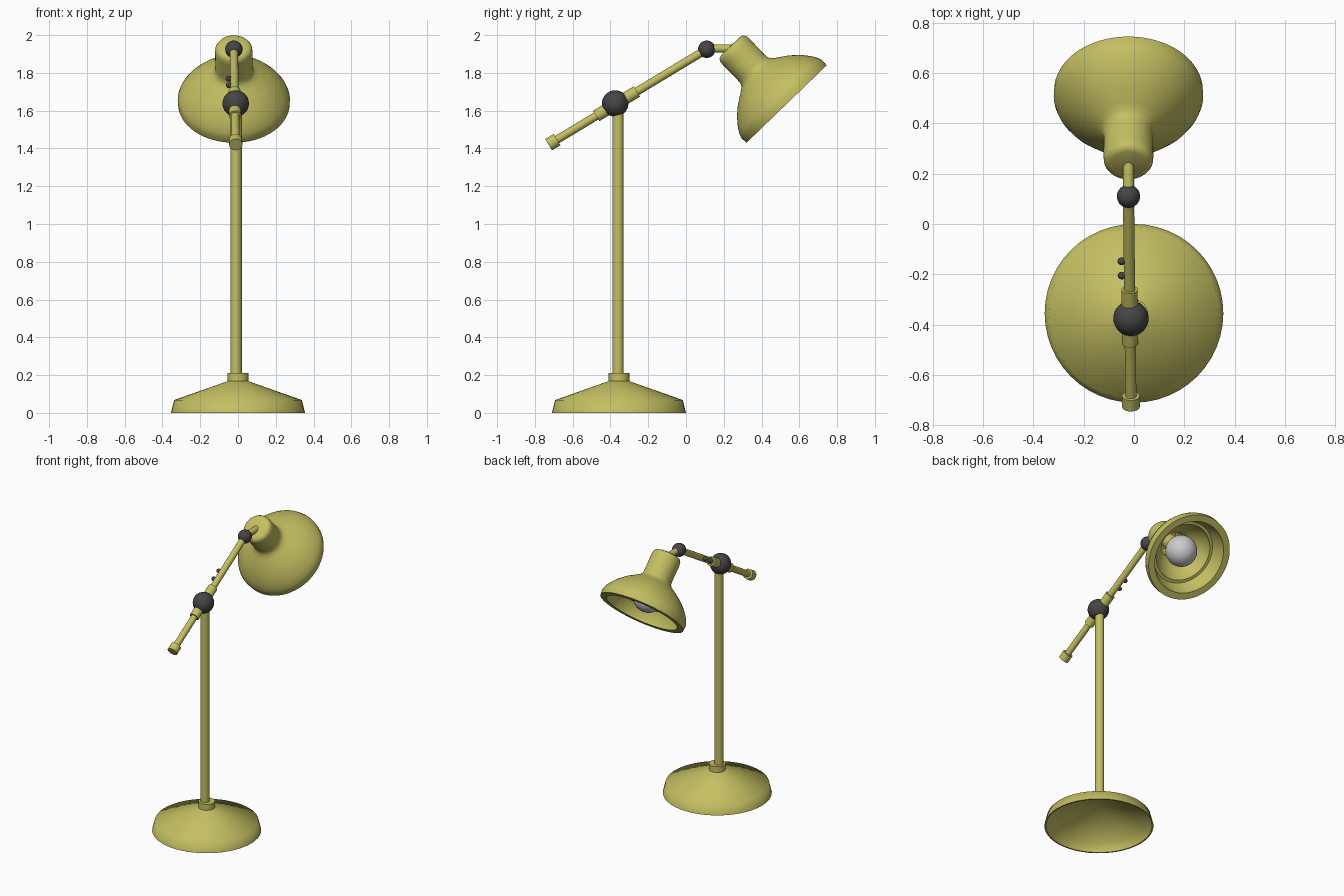
import bpy, bmesh, math
from mathutils import Vector, Matrix

if "Cube" in bpy.data.objects:
    bpy.data.objects.remove(bpy.data.objects["Cube"])


def material(name, rgb):
    m = bpy.data.materials.new(name)
    m.diffuse_color = (*rgb, 1)
    m.use_nodes = True
    m.node_tree.nodes["Principled BSDF"].inputs["Base Color"].default_value = m.diffuse_color
    return m


OLIVE = material("olive_paint", (0.55, 0.52, 0.12))
DARK = material("dark_metal", (0.06, 0.06, 0.06))


def finish(name, bm, mat, angle):
    me = bpy.data.meshes.new(name)
    bmesh.ops.recalc_face_normals(bm, faces=bm.faces)
    bm.to_mesh(me)
    bm.free()
    ob = bpy.data.objects.new(name, me)
    bpy.context.collection.objects.link(ob)
    if mat:
        me.materials.append(mat)
    bpy.ops.object.select_all(action='DESELECT')
    ob.select_set(True)
    bpy.context.view_layer.objects.active = ob
    bpy.ops.object.shade_smooth_by_angle(angle=math.radians(angle))
    return ob


def lathe(name, profile, origin, axis=(0, 0, 1), mat=OLIVE, sides=48, angle=35):
    """Revolve (radius, height) points about an axis through origin."""
    bm = bmesh.new()
    vs = [bm.verts.new((r, 0, h)) for r, h in profile]
    es = [bm.edges.new(p) for p in zip(vs, vs[1:])]
    bmesh.ops.spin(bm, geom=vs + es, cent=(0, 0, 0), axis=(0, 0, 1),
                   angle=2 * math.pi, steps=sides, use_duplicate=False)
    bmesh.ops.remove_doubles(bm, verts=bm.verts, dist=1e-5)
    rot = Vector(axis).to_track_quat('Z', 'Y').to_matrix().to_4x4()
    bm.transform(Matrix.Translation(origin) @ rot)
    return finish(name, bm, mat, angle)


def rod(name, a, b, r, mat=OLIVE, sides=24):
    a, b = Vector(a), Vector(b)
    n = (b - a).length
    return lathe(name, [(0, 0), (r, 0), (r, n), (0, n)], a, b - a, mat, sides)


def ball(name, c, r, mat=DARK, scale=(1, 1, 1)):
    bm = bmesh.new()
    bmesh.ops.create_uvsphere(bm, u_segments=32, v_segments=16, radius=r)
    bm.transform(Matrix.Translation(c) @ Matrix.Diagonal((*scale, 1)))
    return finish(name, bm, mat, 60)


# Hollow base with collar
lathe("base", [(0, 0.21), (0.055, 0.21), (0.055, 0.168), (0.338, 0.068), (0.355, 0),
               (0.345, 0), (0.328, 0.06), (0.04, 0.158), (0, 0.158)],
      (0, -0.355, 0), sides=48, angle=65)

# Upright pole
rod("pole", (-0.01, -0.36, 0.2), (-0.01, -0.36, 1.63), 0.03)

# Sloping arm with sleeve, counterweight cap and knobs
start, end = Vector((-0.012, -0.727, 1.42)), Vector((-0.022, 0.11, 1.925))


def on_arm(y):
    return start.lerp(end, (y - start.y) / (end.y - start.y))


rod("arm", on_arm(-0.72), end, 0.022)
rod("arm_end_cap", start, on_arm(-0.683), 0.035)
rod("arm_sleeve", on_arm(-0.475), on_arm(-0.26), 0.032)
ball("arm_pivot", (-0.012, -0.375, 1.638), 0.07)
for i, y in enumerate((-0.205, -0.148)):
    p = on_arm(y)
    ball(f"arm_knob_{i + 1}", p + Vector((-0.03, 0, 0)), 0.015, scale=(1.1, 1, 1))

# Head joint
ball("head_pivot", end, 0.046)
rod("head_stub", end + Vector((0, 0, 0.004)), (-0.022, 0.25, 1.929), 0.022)

# Shade: outer skin, flat rim, stepped inside; heights run from rim to crown
rim = Vector((-0.022, 0.5325, 1.635))
up = Vector((0, -0.695, 0.72)).normalized()
lathe("shade", [(0, 0.428), (0.07, 0.427), (0.088, 0.42), (0.097, 0.405), (0.099, 0.38),
                (0.098, 0.27), (0.101, 0.245), (0.112, 0.228), (0.135, 0.212),
                (0.19, 0.175), (0.235, 0.135), (0.27, 0.092), (0.289, 0.06),
                (0.297, 0.035), (0.295, 0.0), (0.25, 0.0), (0.248, 0.035),
                (0.215, 0.09), (0.195, 0.09), (0.19, 0.13), (0.13, 0.19),
                (0.088, 0.225), (0.085, 0.37), (0, 0.37)],
      rim, up, sides=64, angle=40)

# Socket and bulb
rod("bulb_socket", rim + up * 0.37, rim + up * 0.21, 0.05)
ball("bulb", rim + up * 0.115, 0.104, mat=None)
